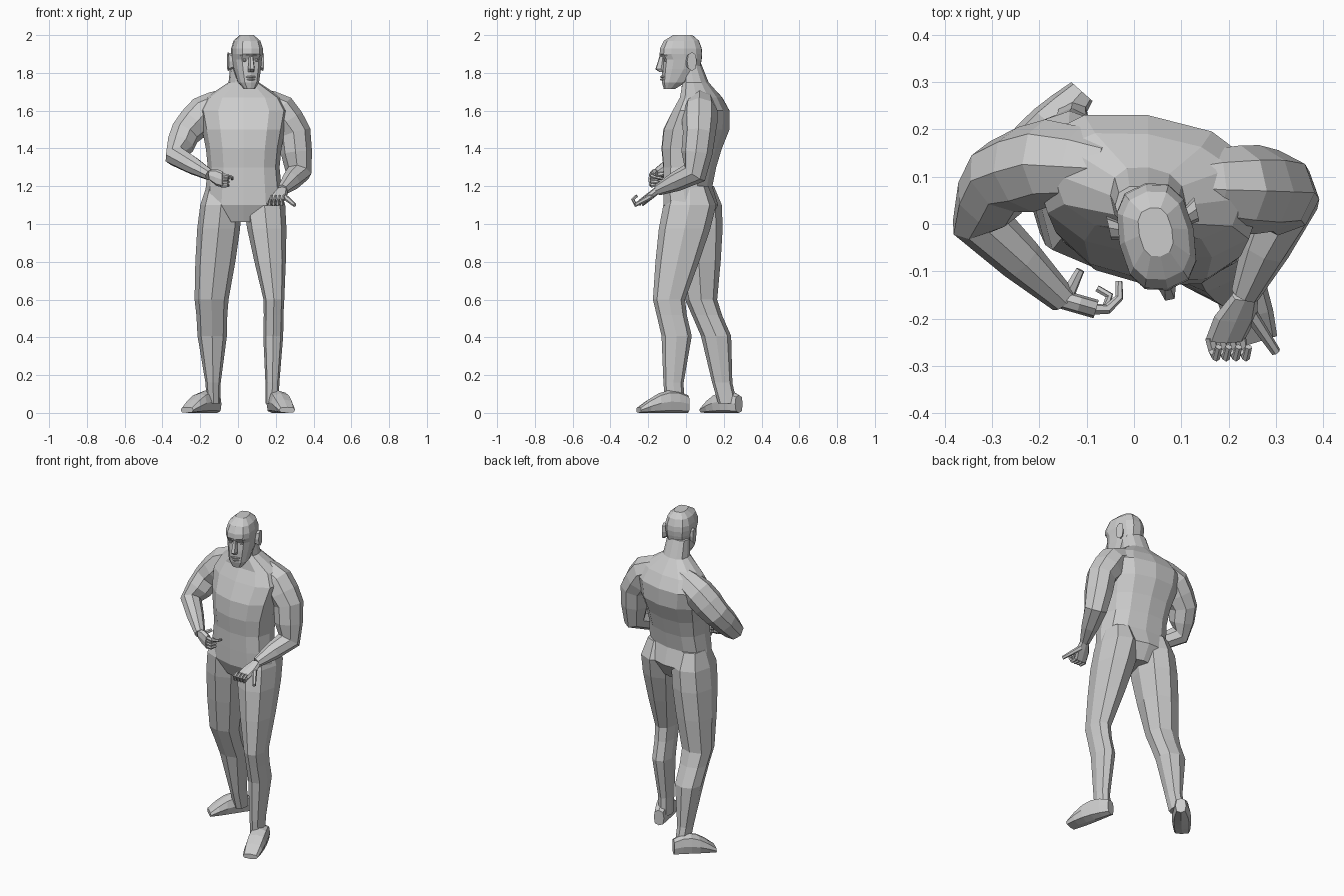
import bpy
import bmesh
import math
from mathutils import Vector, Matrix

cube = bpy.data.objects.get("Cube")
if cube:
    bpy.data.objects.remove(cube, do_unlink=True)

clay = bpy.data.materials.new("plain grey")
clay.use_nodes = True
grey = (0.6, 0.6, 0.6, 1)
clay.diffuse_color = grey
clay.node_tree.nodes["Principled BSDF"].inputs["Base Color"].default_value = grey

right_axis = Vector((1, 0, 0))
back_axis = Vector((0, 1, 0))
up_axis = Vector((0, 0, 1))


def finish(name, bm, matrix):
    bm.transform(matrix)
    bmesh.ops.recalc_face_normals(bm, faces=bm.faces)
    mesh = bpy.data.meshes.new(name)
    bm.to_mesh(mesh)
    bm.free()
    mesh.materials.append(clay)
    bpy.context.collection.objects.link(bpy.data.objects.new(name, mesh))


def soft_power(value, power):
    return math.copysign(abs(value) ** power, value)


def loft(name, rings, sides=8, roundness=2.4, matrix=Matrix()):
    """Skin a row of rings, each a centre with two half-axis vectors."""
    bm = bmesh.new()
    rows = []
    for centre, u, v in rings:
        row = []
        for i in range(sides):
            angle = math.tau * i / sides
            across = u * soft_power(math.cos(angle), 2 / roundness)
            along = v * soft_power(math.sin(angle), 2 / roundness)
            row.append(bm.verts.new(centre + across + along))
        rows.append(row)
    for low, high in zip(rows, rows[1:]):
        for i in range(sides):
            j = (i + 1) % sides
            bm.faces.new((low[i], low[j], high[j], high[i]))
    bm.faces.new(rows[0])
    bm.faces.new(rows[-1])
    finish(name, bm, matrix)


def level_rings(rows, x=0.0, twist=0.0):
    """Horizontal rings from height, half width, front and back."""
    rings = []
    for z, half, front, back in rows:
        centre = Vector((x, (front + back) / 2, z))
        rings.append((centre, Vector((half, twist * half, 0)), back_axis * (back - front) / 2))
    return rings


def tube(name, points, radii, sides=8):
    """Round skin along a path, with one radius for each point."""
    last = len(points) - 1
    side = (points[1] - points[0]).orthogonal()
    rings = []
    for i, (point, radius) in enumerate(zip(points, radii)):
        along = (points[min(i + 1, last)] - points[max(i - 1, 0)]).normalized()
        side = (side - along * side.dot(along)).normalized()
        rings.append((point, side * radius, along.cross(side) * radius))
    loft(name, rings, sides, 2.1)


# Torso and neck, turned slightly
loft("torso", level_rings([
    (1.01, 0.11, -0.08, 0.12),
    (1.1, 0.21, -0.12, 0.17),
    (1.2, 0.2, -0.12, 0.14),
    (1.3, 0.19, -0.12, 0.16),
    (1.4, 0.2, -0.13, 0.19),
    (1.5, 0.22, -0.12, 0.23),
    (1.6, 0.24, -0.07, 0.23),
    (1.67, 0.2, -0.03, 0.19),
    (1.75, 0.08, -0.02, 0.12),
    (1.85, 0.07, -0.02, 0.08),
], x=0.03, twist=-0.13), sides=12)


def leg(name, hip, knee, ankle, knee_width):
    """Hip, knee and ankle rings with swelling thigh and calf between."""
    hip, knee, ankle = Vector(hip), Vector(knee), Vector(ankle)
    hip_size = Vector((0.11, 0.14))
    knee_size = Vector((knee_width, 0.085))
    ankle_size = Vector((0.035, 0.05))
    stations = [
        (hip + up_axis * 0.1, hip_size * 0.7),
        (hip, hip_size),
        (hip.lerp(knee, 0.25), hip_size.lerp(knee_size, 0.25) * 1.08),
        (hip.lerp(knee, 0.6), hip_size.lerp(knee_size, 0.6) * 1.08),
        (knee, knee_size),
        (knee.lerp(ankle, 0.15) + back_axis * 0.01, knee_size.lerp(ankle_size, 0.15)),
        (knee.lerp(ankle, 0.35) + back_axis * 0.03, knee_size.lerp(ankle_size, 0.35) * 1.1),
        (knee.lerp(ankle, 0.8), knee_size.lerp(ankle_size, 0.9)),
        (ankle, ankle_size),
    ]
    loft(name, [(centre, right_axis * size.x, back_axis * size.y)
                for centre, size in stations])


def foot(name, heel, toe):
    """Upright rings that rise to the ankle, then sink and widen to the toe."""
    heel, toe = Vector(heel), Vector(toe)
    across = (toe - heel).cross(up_axis).normalized()
    rings = []
    for i in range(6):
        t = i / 5
        half_height = up_axis * (0.015 + 0.045 * math.sin(math.pi * (0.25 + 0.75 * t)))
        width = 0.03 + 0.025 * math.sin(math.pi * t * 0.8)
        rings.append((heel.lerp(toe, t) + half_height, across * width, half_height))
    loft(name, rings, roundness=3)


# Legs and feet, the left one stepping forward
leg("left_leg", (0.14, 0.02, 1.1), (0.19, -0.09, 0.6), (0.18, -0.06, 0.05), 0.055)
leg("right_leg", (-0.09, 0.05, 1.1), (-0.14, 0.08, 0.6), (-0.13, 0.22, 0.05), 0.09)
foot("left_foot", (0.18, 0.01, 0), (0.26, -0.25, 0))
foot("right_foot", (-0.11, 0.28, 0), (-0.27, 0.1, 0))


def arm(name, joints, radii):
    """Arm from collar through shoulder and elbow to wrist, swelling between."""
    joints = [Vector(joint) for joint in joints]
    points, sizes = joints[:1], radii[:1]
    for i in range(1, len(joints)):
        points += [joints[i - 1].lerp(joints[i], 0.5), joints[i]]
        sizes += [(radii[i - 1] + radii[i]) * 0.53, radii[i]]
    tube(name, points, sizes)


def palm(name, wrist, knuckles, across):
    """Flat hand that widens toward the knuckles."""
    wrist, knuckles = Vector(wrist), Vector(knuckles)
    thickness = (knuckles - wrist).cross(across).normalized()
    loft(name, [(wrist.lerp(knuckles, t), across * width, thickness * 0.02)
                for t, width in ((0, 0.028), (0.5, 0.045), (1, 0.042))])


def finger(name, base, heading, axis, bend, bone, radius=0.012):
    """Three bones, each turned further about the axis."""
    points = [Vector(base)]
    step = Vector(heading).normalized() * bone
    for i in range(3):
        points.append(points[-1] + step)
        step = Matrix.Rotation(math.radians(bend), 3, axis) @ step
    tube(name, points, [radius * (1 - i / 8) for i in range(4)], 6)


# Left arm and hand, palm up with curled fingers
left_wrist = (0.235, -0.15, 1.18)
arm("left_arm", [(0.1, 0.08, 1.66), (0.22, 0.075, 1.6), (0.3, 0.07, 1.48),
                 (0.32, 0.045, 1.27), left_wrist],
    [0.06, 0.09, 0.085, 0.068, 0.03])
palm("left_palm", left_wrist, (0.195, -0.24, 1.11), right_axis)
for i, digit in enumerate(("index", "middle", "ring", "little")):
    finger("left_" + digit, (0.225 - 0.021 * i, -0.24, 1.11), (0.2, -1, -0.2),
           -right_axis, 75, 0.03)
finger("left_thumb", (0.24, -0.18, 1.15), (0.6, -0.9, -0.5), up_axis, 0, 0.04, 0.016)

# Right arm and hand, curled across the front with the index reaching out
right_wrist = (-0.15, -0.16, 1.26)
arm("right_arm", [(-0.05, 0.12, 1.66), (-0.18, 0.13, 1.59), (-0.28, 0.1, 1.48),
                  (-0.33, 0.01, 1.36), right_wrist],
    [0.06, 0.09, 0.08, 0.06, 0.03])
palm("right_palm", right_wrist, (-0.08, -0.18, 1.235), up_axis)
finger("right_index", (-0.09, -0.18, 1.26), (1, 0, -0.2), up_axis, 45, 0.035)
for i, digit in enumerate(("middle", "ring", "little")):
    finger("right_" + digit, (-0.09, -0.18, 1.24 - 0.018 * i), right_axis,
           up_axis, 75, 0.03)
finger("right_thumb", (-0.14, -0.15, 1.26), (0.3, 0.6, 0.1), up_axis, 0, 0.02, 0.015)

# Head, turned toward its left
turn = Matrix.Translation((0.042, 0, 0)) @ Matrix.Rotation(math.radians(12), 4, "Z")
loft("head", level_rings([
    (1.715, 0.03, -0.12, -0.06),
    (1.75, 0.055, -0.13, 0),
    (1.82, 0.07, -0.13, 0.075),
    (1.87, 0.077, -0.125, 0.085),
    (1.9, 0.08, -0.143, 0.088),
    (1.93, 0.08, -0.14, 0.085),
    (1.97, 0.068, -0.12, 0.07),
    (2, 0.035, -0.07, 0.035),
]), sides=12, roundness=2.6, matrix=turn)
loft("nose", level_rings([
    (1.805, 0.015, -0.145, -0.11),
    (1.82, 0.018, -0.167, -0.11),
    (1.89, 0.011, -0.143, -0.11),
]), sides=6, matrix=turn)


def bar(name, middle, reach, height):
    """Small tapered strip that wraps back around the face."""
    rings = []
    for s in (-1, 0, 1):
        size = height * (1 - 0.6 * abs(s))
        centre = Vector(middle) + right_axis * reach * s + back_axis * reach * abs(s) / 3
        rings.append((centre, back_axis * size * 1.5, up_axis * size))
    loft(name, rings, 6, matrix=turn)


# Lips, brow, ears and eyes
bar("upper_lip", (0, -0.13, 1.779), 0.026, 0.007)
bar("lower_lip", (0, -0.13, 1.765), 0.022, 0.007)
bar("brow", (0, -0.135, 1.892), 0.055, 0.007)
for side, s in (("left", 1), ("right", -1)):
    root = Vector((s * 0.066, 0, 1.86))
    rim = Vector((s * 0.095, 0.012, 1.86))
    loft(side + "_ear", [(root, back_axis * 0.018, up_axis * 0.035),
                         (rim, back_axis * 0.026, up_axis * 0.05)], matrix=turn)
    eye = bmesh.new()
    bmesh.ops.create_icosphere(eye, subdivisions=1, radius=0.012)
    finish(side + "_eye", eye, turn @ Matrix.Translation((s * 0.032, -0.114, 1.868)))
